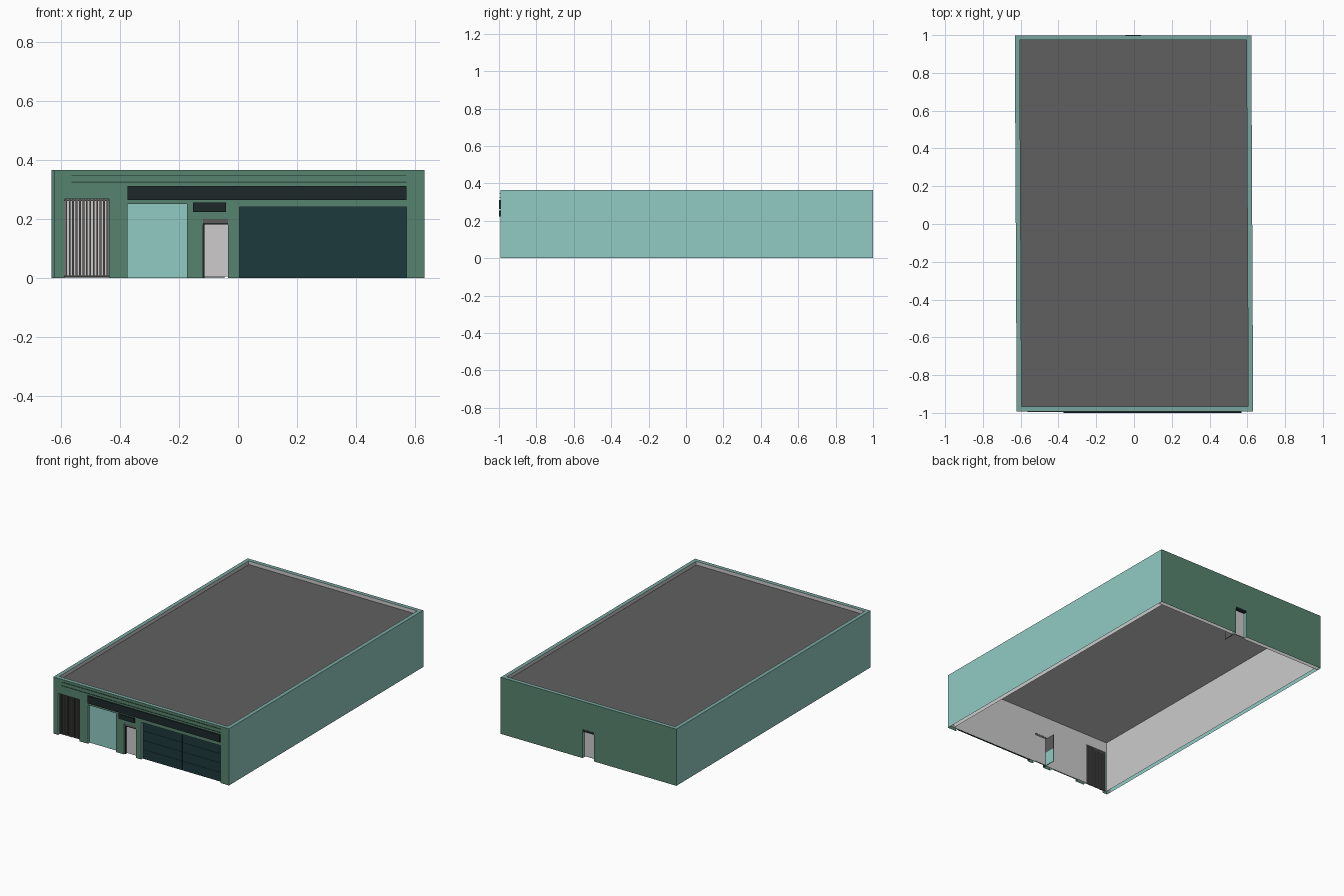
import bpy, bmesh

if "Cube" in bpy.data.objects:
    bpy.data.objects.remove(bpy.data.objects["Cube"])


def material(name, r, g, b):
    m = bpy.data.materials.new(name)
    m.use_nodes = True
    m.diffuse_color = (r, g, b, 1)
    m.node_tree.nodes["Principled BSDF"].inputs["Base Color"].default_value = (r, g, b, 1)
    return m


GREEN = material("wall green", 0.095, 0.23, 0.158)
TEAL = material("side teal", 0.285, 0.59, 0.54)
CAP = material("parapet teal", 0.19, 0.375, 0.34)
PLASTER = material("inner plaster", 0.61, 0.6, 0.6)
ROOF = material("roof grey", 0.118, 0.118, 0.118)
SIGN = material("sign charcoal", 0.012, 0.022, 0.023)
GARAGE = material("garage blue green", 0.012, 0.041, 0.043)
IRON = material("gate iron", 0.11, 0.107, 0.105)
TRIM = material("trim dark green", 0.04, 0.095, 0.068)

W, T, H = 0.626, 0.026, 0.365      # half width, wall thickness, height
FRONT, BACK = -0.993, 0.999        # outer wall planes
IN_F, IN_B = FRONT + T, BACK - T   # inner wall planes
SKEW = -0.005                      # the plan leans slightly sideways


def boxes(name, spans, mats, rule=None, keep=None):
    """One object from (x0, x1, y0, y1, z0, z1) spans.
    rule(normal) picks the material slot, keep(face) drops open sides."""
    bm = bmesh.new()
    for x0, x1, y0, y1, z0, z1 in spans:
        made = bmesh.ops.create_cube(bm, size=1)["verts"]
        for v in made:
            v.co.x = x1 if v.co.x > 0 else x0
            v.co.y = y1 if v.co.y > 0 else y0
            v.co.z = z1 if v.co.z > 0 else z0
    bm.normal_update()
    if keep:
        bmesh.ops.delete(bm, geom=[f for f in bm.faces if not keep(f)], context="FACES")
    for f in bm.faces:
        f.material_index = rule(f.normal) if rule else 0
    for v in bm.verts:
        v.co.x += SKEW * v.co.y
    mesh = bpy.data.meshes.new(name)
    bm.to_mesh(mesh)
    bm.free()
    for m in mats:
        mesh.materials.append(m)
    ob = bpy.data.objects.new(name, mesh)
    bpy.context.collection.objects.link(ob)


def wall_spans(openings, y0, y1):
    """Piers between openings and headers above them, left to right."""
    spans, x = [], -W
    for a, b, top in openings:
        spans += [(x, a, y0, y1, 0, H), (a, b, y0, y1, top, H)]
        x = b
    return spans + [(x, W, y0, y1, 0, H)]


def end_rule(out):
    def rule(n):
        if n.z > 0.5:
            return 3
        if abs(n.y) < 0.5:
            return 1
        return 0 if n.y * out > 0 else 2
    return rule


def side_rule(out):
    def rule(n):
        if n.z > 0.5:
            return 3
        return 2 if n.x * out < -0.5 else 1
    return rule


def open_base(f):
    return f.calc_center_median().z > 0.001


# Walls: green ends, teal sides, plaster inside, open at the base
GATE, SHUTTER = (-0.592, -0.441, 0.268), (-0.379, -0.178, 0.25)
DOOR, CARS = (-0.123, -0.038, 0.2), (0.0, 0.565, 0.24)
BACK_DOOR = (-0.04, 0.042, 0.185)
finish = [GREEN, TEAL, PLASTER, CAP]
boxes("front_wall", wall_spans([GATE, SHUTTER, DOOR, CARS], FRONT, IN_F),
      finish, end_rule(-1), open_base)
boxes("back_wall", wall_spans([BACK_DOOR], IN_B, BACK), finish, end_rule(1), open_base)
for side, name in ((1, "left_wall"), (-1, "right_wall")):
    xs = sorted((side * W, side * (W - T)))
    boxes(name, [(*xs, IN_F, IN_B, 0, H)], finish, side_rule(side), open_base)

# Roof slab sunk behind the parapet, plastered underneath
boxes("roof", [(-W + T, W - T, IN_F, IN_B, 0.337, 0.342)], [ROOF, PLASTER],
      lambda n: 1 if n.z < -0.5 else 0)


# Closed panels set back in the openings
def panel(name, x0, x1, top, mat, z0=0.0):
    boxes(name, [(x0, x1, IN_F - 0.008, IN_F, z0, top)], [mat, PLASTER],
          lambda n: 1 if n.y > 0.5 else 0)


panel("shutter", *SHUTTER, TEAL)
panel("front_door", DOOR[0], DOOR[1], 0.185, PLASTER, z0=0.005)
boxes("front_door_lintel", [(DOOR[0], DOOR[1], FRONT + 0.004, IN_F - 0.001, 0.187, 0.2)], [IRON])
boxes("front_door_head", [(DOOR[0], DOOR[1], FRONT + 0.004, IN_F - 0.001, 0.182, 0.187)], [SIGN])
boxes("front_door_jamb", [(DOOR[0], DOOR[0] + 0.005, IN_F - 0.016, IN_F, 0, 0.182)], [SIGN])
boxes("back_door", [(BACK_DOOR[0], BACK_DOOR[1], IN_B, IN_B + 0.006, 0.005, 0.172)], [PLASTER])
boxes("back_door_lintel", [(BACK_DOOR[0], BACK_DOOR[1], IN_B, 1.0, 0.172, 0.185)], [SIGN])

# Leaves swung inward behind the doors; the front one has dark glass above
leaf = (DOOR[0], DOOR[0] + 0.004, IN_F, IN_F + 0.075)
boxes("front_leaf_base", [(*leaf, 0, 0.09)], [TEAL])
boxes("front_leaf_glass", [(*leaf, 0.09, 0.185)], [IRON])
boxes("back_leaf", [(BACK_DOOR[1] - 0.004, BACK_DOOR[1], IN_B - 0.075, IN_B, 0, 0.172)], [IRON])

# Two garage doors, each with four raised slabs
mid, gap = CARS[1] / 2, 0.002
panel("garage_backing", *CARS, GARAGE)
slabs = []
for x0, x1 in ((CARS[0], mid), (mid, CARS[1])):
    for row in range(4):
        z = row * CARS[2] / 4
        slabs.append((x0 + gap, x1 - gap, IN_F - 0.012, IN_F - 0.008,
                      z + 0.001, z + CARS[2] / 4))
boxes("garage_door_slabs", slabs, [GARAGE])

# Barred gate with rails
bars, count = [], 13
pitch = (GATE[1] - GATE[0]) / count
for i in range(count):
    x = GATE[0] + pitch * (i + 0.25)
    bars.append((x, x + pitch * 0.5, IN_F - 0.014, IN_F - 0.003, 0.004, GATE[2]))
for z in (0.003, 0.26):
    bars.append((GATE[0], GATE[1], IN_F - 0.01, IN_F - 0.006, z, z + 0.006))
boxes("gate_bars", bars, [IRON])

# Sign boards and trim strips on the front
boxes("long_sign", [(-0.379, 0.565, -1.0, FRONT, 0.264, 0.312)], [SIGN])
boxes("small_sign", [(-0.158, -0.045, -1.0, FRONT, 0.224, 0.255)], [SIGN])
boxes("trim_strips", [(-0.568, 0.565, FRONT - 0.003, FRONT, z, z + 0.004)
                      for z in (0.322, 0.345)], [TRIM])
